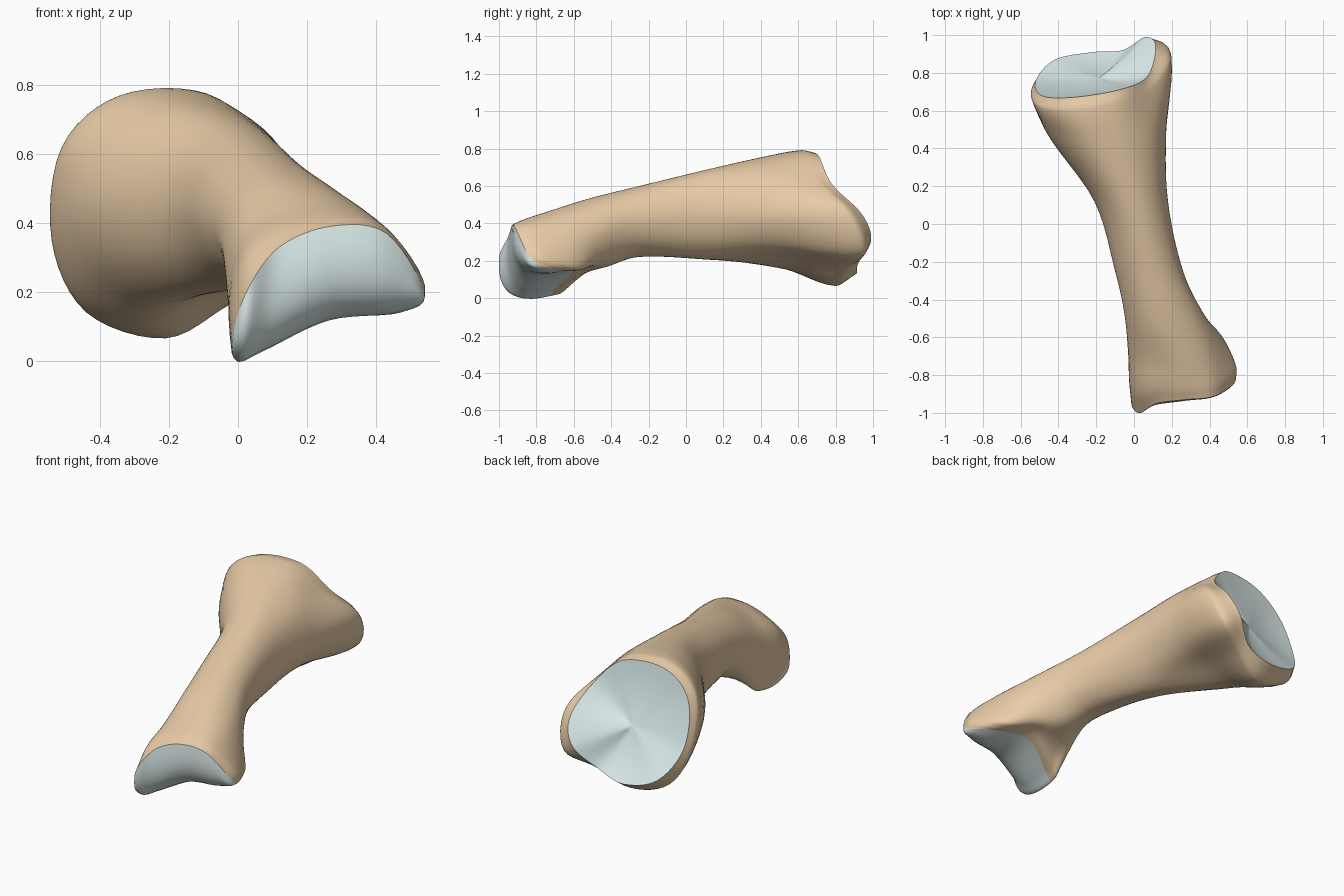
import bpy, bmesh, math
from mathutils import Vector as V

if "Cube" in bpy.data.objects:
    bpy.data.objects.remove(bpy.data.objects["Cube"])

SUB = 6      # steps between outline points
STEPS = 6    # steps between cross-sections


def material(name, rgb):
    m = bpy.data.materials.new(name)
    m.diffuse_color = (*rgb, 1)
    m.use_nodes = True
    m.node_tree.nodes["Principled BSDF"].inputs["Base Color"].default_value = m.diffuse_color
    return m


def oval(y, left, right, low, high, tilt=0.0):
    """Ten points: left, over the top, right, back underneath."""
    cx, cz, rx, rz = (left + right) / 2, (low + high) / 2, (right - left) / 2, (high - low) / 2
    pts = []
    for i in range(10):
        a = math.pi * (1 - i / 5)
        pts.append(V((cx + rx * math.cos(a), y - tilt * math.sin(a), cz + rz * math.sin(a))))
    return pts


def hermite(p0, p1, m0, m1, t):
    return (p0 * (2*t**3 - 3*t**2 + 1) + m0 * (t**3 - 2*t**2 + t)
            + p1 * (3*t**2 - 2*t**3) + m1 * (t**3 - t**2))


def smooth_ring(pts):
    n = len(pts)
    out = []
    for i in range(n):
        a, b, c, d = (V(pts[(i + k) % n]) for k in (-1, 0, 1, 2))
        out += [hermite(b, c, (c - a) / 2, (d - b) / 2, s / SUB) for s in range(SUB)]
    return out


def smooth_loft(rings):
    n = len(rings)
    mids = [sum(r, V()) / len(r) for r in rings]
    knots = [0.0]
    for a, b in zip(mids, mids[1:]):
        knots.append(knots[-1] + (b - a).length)

    def slope(i, j):
        lo, hi = max(i - 1, 0), min(i + 1, n - 1)
        return (rings[hi][j] - rings[lo][j]) / (knots[hi] - knots[lo])

    out = []
    for i in range(n - 1):
        h = knots[i + 1] - knots[i]
        for s in range(STEPS):
            out.append([hermite(rings[i][j], rings[i + 1][j], slope(i, j) * h,
                                slope(i + 1, j) * h, s / STEPS) for j in range(len(rings[0]))])
    return out + [rings[-1]]


def surface(name, rows, closed, mat):
    bm = bmesh.new()
    grid = [[bm.verts.new(p) for p in row] for row in rows]
    for a, b in zip(grid, grid[1:]):
        for j in range(len(a) if closed else len(a) - 1):
            k = (j + 1) % len(a)
            bm.faces.new((a[j], a[k], b[k], b[j]))
    bmesh.ops.remove_doubles(bm, verts=bm.verts, dist=0.0005)
    mesh = bpy.data.meshes.new(name)
    bm.to_mesh(mesh)
    bm.free()
    mesh.polygons.foreach_set("use_smooth", [True] * len(mesh.polygons))
    mesh.materials.append(mat)
    ob = bpy.data.objects.new(name, mesh)
    bpy.context.collection.objects.link(ob)
    return ob


bone_mat = material("bone", (0.82, 0.61, 0.39))
cartilage_mat = material("cartilage", (0.72, 0.85, 0.84))

# Rear joint rim and the swelling just ahead of it
rear_rim = [(-.52, .76, .37), (-.49, .68, .62), (-.33, .67, .76), (-.08, .71, .76), (.07, .78, .61),
            (.115, .94, .45), (.06, .99, .31), (-.06, .92, .185), (-.22, .91, .13), (-.42, .87, .19)]
rear_head = [(-.54, .71, .35), (-.51, .62, .62), (-.34, .60, .77), (-.09, .64, .775), (.08, .70, .63),
             (.195, .86, .46), (.15, .94, .25), (-.02, .86, .165), (-.21, .80, .065), (-.44, .78, .14)]
# Front neck, swelling and joint rim
front_neck = [(-.03, -.70, .20), (.01, -.72, .36), (.14, -.74, .44), (.29, -.74, .46), (.41, -.70, .40),
              (.49, -.66, .24), (.43, -.56, .16), (.26, -.53, .165), (.08, -.59, .11), (0, -.62, .08)]
front_head = [(-.025, -.84, .16), (.02, -.89, .30), (.13, -.87, .385), (.29, -.87, .42), (.43, -.84, .385),
              (.54, -.77, .22), (.46, -.63, .15), (.26, -.58, .15), (.06, -.65, .06), (-.01, -.69, .03)]
front_rim = [(-.015, -.94, .08), (.03, -1.0, .21), (.12, -.95, .33), (.27, -.93, .39), (.43, -.91, .37),
             (.54, -.82, .20), (.48, -.68, .15), (.26, -.61, .14), (.06, -.70, .05), (-.01, -.75, .01)]

# Bone shaft with both heads; a hollow runs under the rear right side
hollowed = oval(.48, -.46, .17, .14, .76, .05)
hollowed[7] += V((0, 0, .06))
hollowed[6] += V((-.01, 0, .02))
sections = [rear_rim, rear_head, hollowed,
            oval(.12, -.21, .18, .205, .69),
            oval(-.25, -.10, .26, .22, .60),
            oval(-.48, -.05, .37, .165, .53, .05),
            front_neck, front_head, front_rim]
rings = [smooth_ring(s) for s in sections]
surface("bone_shaft", smooth_loft(rings), True, bone_mat)

# Shallow dished rear joint surface
rim = rings[0]
middle = sum(rim, V()) / len(rim)
dish = V((0, -.05, -.02))
rows = []
for s in range(9):
    t = 1 - s / 8
    rows.append([middle + (p - middle) * t + dish * (1 - t * t) for p in rim])
surface("rear_joint_surface", rows[::-1], True, cartilage_mat)

# Rolled front joint surface, arching from the upper rim to the lower rim
rim = rings[-1]
half = len(rim) // 2
rows = []
for i in range(half + 1):
    top, low = rim[i], rim[-i]
    bulge = math.sin(math.pi * i / half)
    mid = (top + low) / 2
    corner = V((mid.x, top.y - .06, low.z - .11))
    ctrl = mid.lerp(corner, bulge ** .5)
    rows.append([top * (1 - t)**2 + ctrl * 2 * t * (1 - t) + low * t * t
                 for t in (k / 12 for k in range(13))])
surface("front_joint_surface", rows, False, cartilage_mat)
